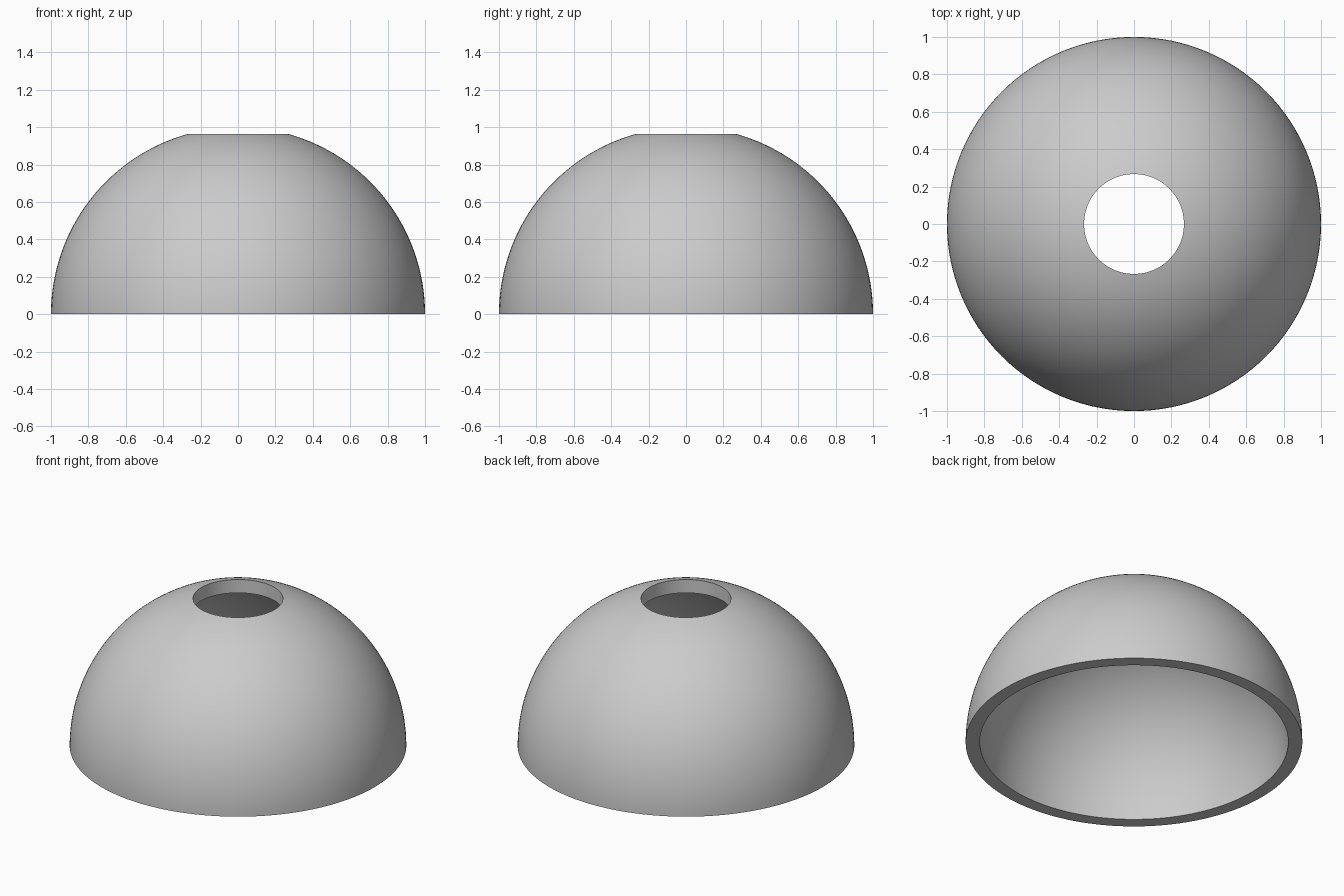
import bpy
import bmesh
from math import acos, cos, sin, pi, radians

cube = bpy.data.objects.get("Cube")
if cube:
    bpy.data.objects.remove(cube, do_unlink=True)

OUTER_RADIUS = 1.0
INNER_RADIUS = 0.916
HOLE_RADIUS = 0.267
ARC_STEPS = 40
SIDES = 128


def arc(radius):
    """Quarter arc from the base up to the wall of the top hole."""
    end = acos(HOLE_RADIUS / radius)
    angles = [end * i / ARC_STEPS for i in range(ARC_STEPS + 1)]
    return [(radius * cos(a), 0, radius * sin(a)) for a in angles]


# Closed wall section: outer arc up, hole wall down, inner arc back to the base
profile = arc(OUTER_RADIUS) + arc(INNER_RADIUS)[::-1]

# Revolve the section into a hollow dome
bm = bmesh.new()
verts = [bm.verts.new(p) for p in profile]
edges = [bm.edges.new((v, verts[(i + 1) % len(verts)])) for i, v in enumerate(verts)]
bmesh.ops.spin(bm, geom=verts + edges, cent=(0, 0, 0), axis=(0, 0, 1),
               angle=2 * pi, steps=SIDES, use_merge=True)
bmesh.ops.remove_doubles(bm, verts=bm.verts[:], dist=0.0001)
bmesh.ops.recalc_face_normals(bm, faces=bm.faces[:])
mesh = bpy.data.meshes.new("dome_shell")
bm.to_mesh(mesh)
bm.free()

dome = bpy.data.objects.new("dome_shell", mesh)
bpy.context.collection.objects.link(dome)

# Smooth curved walls with crisp rims
bpy.ops.object.select_all(action='DESELECT')
dome.select_set(True)
bpy.context.view_layer.objects.active = dome
bpy.ops.object.shade_smooth_by_angle(angle=radians(30))
